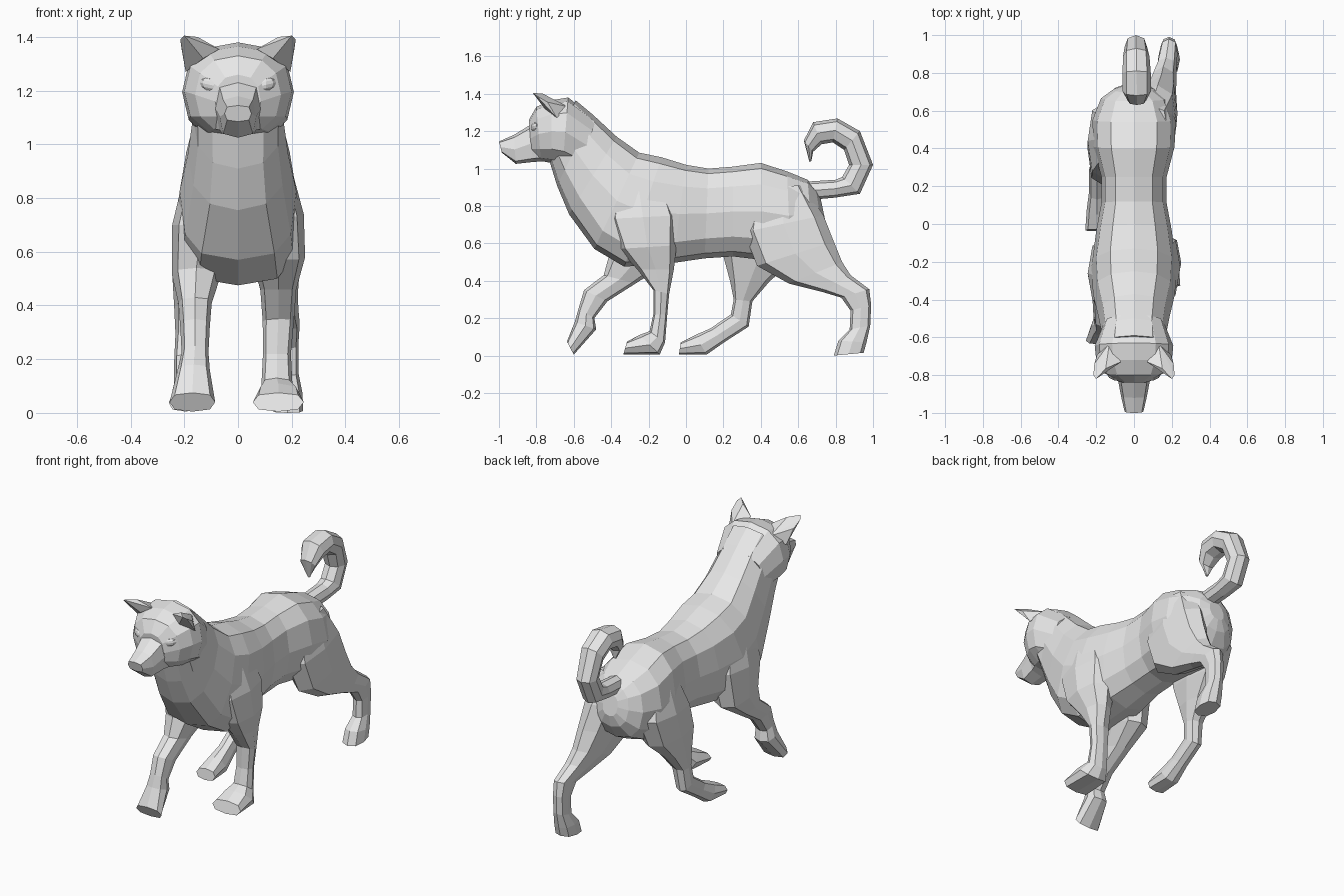
import bpy, bmesh, math
from mathutils import Vector

grey = bpy.data.materials.new("light grey")
grey.diffuse_color = (0.8, 0.8, 0.8, 1)


def finish(name, bm):
    bmesh.ops.recalc_face_normals(bm, faces=bm.faces)
    me = bpy.data.meshes.new(name)
    bm.to_mesh(me)
    bm.free()
    me.materials.append(grey)
    ob = bpy.data.objects.new(name, me)
    bpy.context.collection.objects.link(ob)
    return ob


def loft(name, rings, n=8, p=0.85):
    """Each ring: two opposite points (y, z), (y, z), centre x, half width, optional squareness."""
    def soft(v, q):
        return math.copysign(abs(v) ** q, v) if abs(v) > 1e-6 else 0.0
    bm = bmesh.new()
    loops = []
    for y1, z1, y2, z2, x, w, *own in rings:
        q = own[0] if own else p
        a, b = Vector((x, y1, z1)), Vector((x, y2, z2))
        mid, half = (a + b) / 2, (a - b) / 2
        loop = []
        for k in range(n):
            t = 2 * math.pi * k / n
            # only the lower half (second point) takes the ring's own squareness
            r = q if math.cos(t) < 0.1 else p
            loop.append(bm.verts.new(mid + half * soft(math.cos(t), r) + Vector((w * soft(math.sin(t), r), 0, 0))))
        loops.append(loop)
    for l, m in zip(loops, loops[1:]):
        for k in range(n):
            j = (k + 1) % n
            bm.faces.new((l[k], l[j], m[j], m[k]))
    bm.faces.new(loops[0])
    bm.faces.new(loops[-1])
    return finish(name, bm)


# torso and neck, from the head to the rump
loft("torso", [
    (-0.59, 1.365, -0.73, 1.04, 0, .17),
    (-0.50, 1.29, -0.69, 0.91, 0, .168),
    (-0.37, 1.17, -0.625, 0.755, 0, .187),
    (-0.25, 1.085, -0.49, 0.57, 0, .217, .68),
    (-0.13, 1.06, -0.33, 0.475, 0, .225, .62),
    (0.00, 1.02, -0.07, 0.495, 0, .20, .8),
    (0.12, 1.00, 0.10, 0.52, 0, .173),
    (0.25, 1.01, 0.25, 0.53, 0, .173),
    (0.40, 1.03, 0.42, 0.51, 0, .215),
    (0.54, 0.985, 0.56, 0.51, 0, .22),
    (0.65, 0.94, 0.68, 0.57, 0, .175),
    (0.695, 0.89, 0.73, 0.65, 0, .11),
    (0.72, 0.84, 0.745, 0.72, 0, .05)], 12, 0.84)

# head and muzzle
loft("head", [
    (-0.84, 1.26, -0.825, 1.06, 0, .085),
    (-0.80, 1.33, -0.775, 1.04, 0, .16),
    (-0.72, 1.365, -0.72, 1.03, 0, .20),
    (-0.63, 1.38, -0.66, 1.01, 0, .208),
    (-0.48, 1.265, -0.57, 0.98, 0, .16)], 12, 0.85)
loft("muzzle", [
    (-1.00, 1.145, -0.985, 1.085, 0, .05),
    (-0.92, 1.18, -0.91, 1.025, 0, .068),
    (-0.83, 1.235, -0.82, 1.035, 0, .085),
    (-0.75, 1.25, -0.74, 1.04, 0, .12)], 8, 0.6)

# curled tail, outer edge and inner edge
loft("tail", [
    (0.64, 0.83, 0.64, 0.93, .01, .05),
    (0.80, 0.845, 0.80, 0.94, .01, .055),
    (0.93, 0.865, 0.835, 0.955, .01, .06),
    (1.00, 1.02, 0.872, 1.02, .01, .06),
    (0.93, 1.20, 0.845, 1.10, .012, .07),
    (0.81, 1.268, 0.785, 1.14, .014, .075),
    (0.68, 1.248, 0.725, 1.13, .015, .075),
    (0.63, 1.15, 0.68, 1.09, .015, .05),
    (0.66, 1.035, 0.67, 1.04, .015, .008)], 8, 0.9)

# planted front leg
loft("right_front_leg", [
    (-0.40, 0.93, -0.12, 0.96, .10, .09),
    (-0.42, 0.73, -0.04, 0.75, .135, .11),
    (-0.36, 0.57, -0.05, 0.59, .15, .10),
    (-0.26, 0.46, -0.065, 0.46, .15, .067),
    (-0.175, 0.35, -0.09, 0.33, .15, .058),
    (-0.175, 0.22, -0.10, 0.22, .145, .052),
    (-0.195, 0.13, -0.112, 0.07, .145, .058),
    (-0.25, 0.11, -0.14, 0.006, .15, .085),
    (-0.315, 0.075, -0.335, 0.005, .15, .095)], 8, 0.75)

# front leg swinging forward
loft("left_front_leg", [
    (-0.42, 0.92, -0.14, 0.94, -.10, .09),
    (-0.45, 0.70, -0.07, 0.70, -.135, .11),
    (-0.41, 0.54, -0.12, 0.48, -.155, .09),
    (-0.44, 0.43, -0.27, 0.385, -.16, .062),
    (-0.545, 0.35, -0.42, 0.29, -.16, .055),
    (-0.575, 0.25, -0.49, 0.20, -.16, .05),
    (-0.595, 0.18, -0.48, 0.14, -.165, .06),
    (-0.637, 0.075, -0.60, 0.005, -.17, .085)], 8, 0.75)

# hind leg stretched back
loft("right_hind_leg", [
    (0.36, 0.90, 0.63, 0.91, .09, .09),
    (0.31, 0.66, 0.735, 0.75, .125, .10),
    (0.38, 0.48, 0.79, 0.61, .145, .085),
    (0.55, 0.385, 0.835, 0.50, .155, .068),
    (0.73, 0.34, 0.88, 0.43, .17, .055),
    (0.83, 0.31, 0.98, 0.355, .185, .045),
    (0.88, 0.24, 0.99, 0.27, .185, .04),
    (0.875, 0.14, 0.985, 0.16, .185, .04),
    (0.815, 0.08, 0.965, 0.07, .185, .055),
    (0.79, 0.0, 0.95, 0.015, .185, .058)], 8, 0.75)

# hind leg stepping forward
loft("left_hind_leg", [
    (0.32, 0.88, 0.58, 0.88, -.10, .09),
    (0.23, 0.67, 0.65, 0.68, -.14, .105),
    (0.20, 0.53, 0.58, 0.51, -.155, .09),
    (0.235, 0.40, 0.45, 0.40, -.17, .068),
    (0.255, 0.30, 0.355, 0.29, -.185, .048),
    (0.24, 0.22, 0.335, 0.155, -.195, .043),
    (0.13, 0.145, 0.21, 0.075, -.195, .043),
    (0.05, 0.11, 0.11, 0.005, -.195, .055),
    (-0.028, 0.07, -0.038, 0.005, -.195, .063)], 8, 0.75)

# ears and eyes on both sides
ear = [(.07, -.73, 1.355), (.195, -.69, 1.27), (.13, -.63, 1.33), (.13, -.755, 1.32),
       (.15, -.765, 1.40), (.21, -.74, 1.355), (.20, -.82, 1.405), (.215, -.80, 1.39)]
for side, s in (("left", -1), ("right", 1)):
    bm = bmesh.new()
    for x, y, z in ear:
        bm.verts.new((s * x, y, z))
    bmesh.ops.convex_hull(bm, input=bm.verts)
    finish(side + "_ear", bm)

    bm = bmesh.new()
    bmesh.ops.create_uvsphere(bm, u_segments=8, v_segments=6, radius=1)
    for v in bm.verts:
        x, y, z = v.co
        v.co = (s * (.105 + x * .037), -.808 + y * .02 + x * .01, 1.222 + z * .025 + x * .008)
    finish(side + "_eye", bm)
